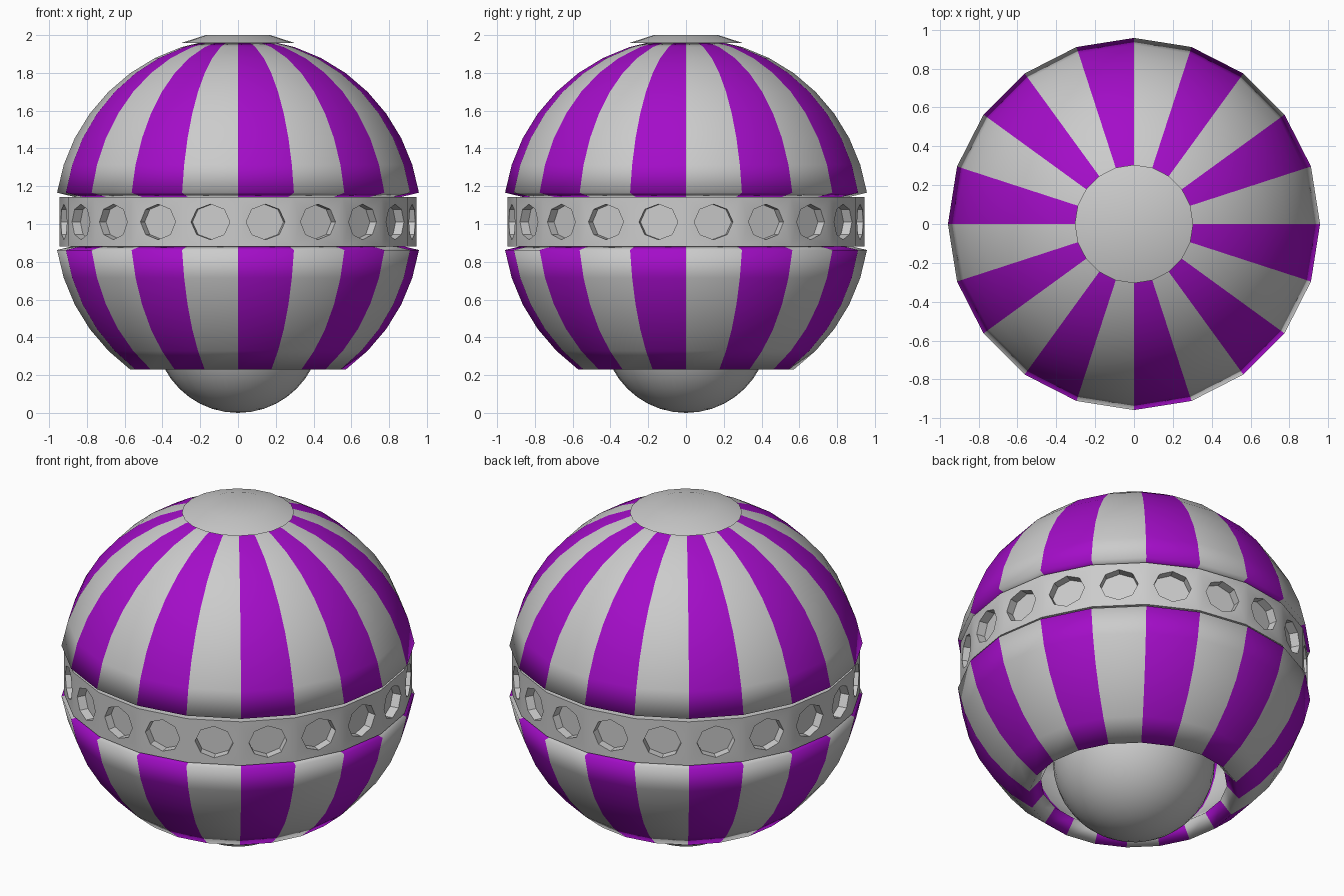
import bpy, bmesh
from math import sin, cos, radians, pi

if "Cube" in bpy.data.objects:
    bpy.data.objects.remove(bpy.data.objects["Cube"])

N = 20                      # sides around the body
CZ, R = 1.014, 0.97         # body sphere centre height and radius

purple = bpy.data.materials.new("purple")
purple.diffuse_color = (0.37, 0.004, 0.58, 1)
purple.use_nodes = True
purple.node_tree.nodes["Principled BSDF"].inputs["Base Color"].default_value = purple.diffuse_color
grey = bpy.data.materials.new("grey")
grey.diffuse_color = (0.55, 0.55, 0.55, 1)
grey.use_nodes = True
grey.node_tree.nodes["Principled BSDF"].inputs["Base Color"].default_value = grey.diffuse_color


def finish(name, bm, mats=()):
    bmesh.ops.recalc_face_normals(bm, faces=bm.faces)
    me = bpy.data.meshes.new(name)
    bm.to_mesh(me)
    bm.free()
    ob = bpy.data.objects.new(name, me)
    bpy.context.collection.objects.link(ob)
    for m in mats:
        me.materials.append(m)
    bpy.ops.object.select_all(action='DESELECT')
    ob.select_set(True)
    bpy.context.view_layer.objects.active = ob
    bpy.ops.object.shade_smooth_by_angle(angle=radians(30))
    return ob


def revolve(bm, profile, n, striped=False, caps=False):
    rings = [[bm.verts.new((r * cos(2 * pi * i / n), r * sin(2 * pi * i / n), z))
              for i in range(n)] for r, z in profile]
    for a, b in zip(rings, rings[1:]):
        for i in range(n):
            j = (i + 1) % n
            f = bm.faces.new((a[i], a[j], b[j], b[i]))
            f.material_index = i % 2 if striped else 0
    if caps:
        bm.faces.new(rings[0])
        bm.faces.new(rings[-1])


# Striped shells, given thickness inwards
def shell(name, elevations):
    bm = bmesh.new()
    revolve(bm, [(R * cos(radians(e)), CZ + R * sin(radians(e))) for e in elevations],
            N, striped=True)
    # open surface: make sure normals face outwards
    bm.normal_update()
    ob = finish(name, bm, (grey, purple))
    f = ob.data.polygons[0]
    if f.normal.x * f.center.x + f.normal.y * f.center.y < 0:
        ob.data.flip_normals()
    mod = ob.modifiers.new("thickness", 'SOLIDIFY')
    mod.thickness = 0.1
    mod.offset = -1


shell("upper_shell", range(9, 82, 9))
shell("lower_shell", range(-54, -8, 9))

# Middle band with a recessed octagon in every side
bm = bmesh.new()
BR, Z0, Z1 = 0.945, 0.88, 1.142
top, bottom = [], []
for i in range(N):
    a = 2 * pi * i / N
    top.append(bm.verts.new((BR * cos(a), BR * sin(a), Z1)))
    bottom.append(bm.verts.new((BR * cos(a), BR * sin(a), Z0)))
for i in range(N):
    j = (i + 1) % N
    a = 2 * pi * (i + 0.5) / N
    apothem = BR * cos(pi / N)

    def octagon(d):
        pts = []
        for k in range(8):
            u, v = 0.104 * cos(k * pi / 4), 0.094 * sin(k * pi / 4)
            pts.append(bm.verts.new((d * cos(a) - u * sin(a), d * sin(a) + u * cos(a),
                                     (Z0 + Z1) / 2 + v)))
        return pts
    o, p = octagon(apothem), octagon(apothem - 0.05)
    tl, tr, bl, br = top[i], top[j], bottom[i], bottom[j]
    bm.faces.new((tl, tr, o[0], o[1], o[2], o[3], o[4]))
    bm.faces.new((br, bl, o[4], o[5], o[6], o[7], o[0]))
    bm.faces.new((tl, o[4], bl))
    bm.faces.new((tr, br, o[0]))
    for k in range(8):
        m = (k + 1) % 8
        bm.faces.new((o[k], o[m], p[m], p[k]))
    bm.faces.new(p)
bm.faces.new(top)
bm.faces.new(bottom)
finish("window_band", bm, (grey,))

# Top cap
bm = bmesh.new()
revolve(bm, [(0.305, 1.957), (0.17, 2.0)], N, caps=True)
finish("top_cap", bm, (grey,))

# Bulb underneath
bm = bmesh.new()
bmesh.ops.create_uvsphere(bm, u_segments=32, v_segments=20, radius=0.44)
bmesh.ops.translate(bm, verts=bm.verts, vec=(0, 0, 0.44))
finish("bottom_bulb", bm, (grey,))
